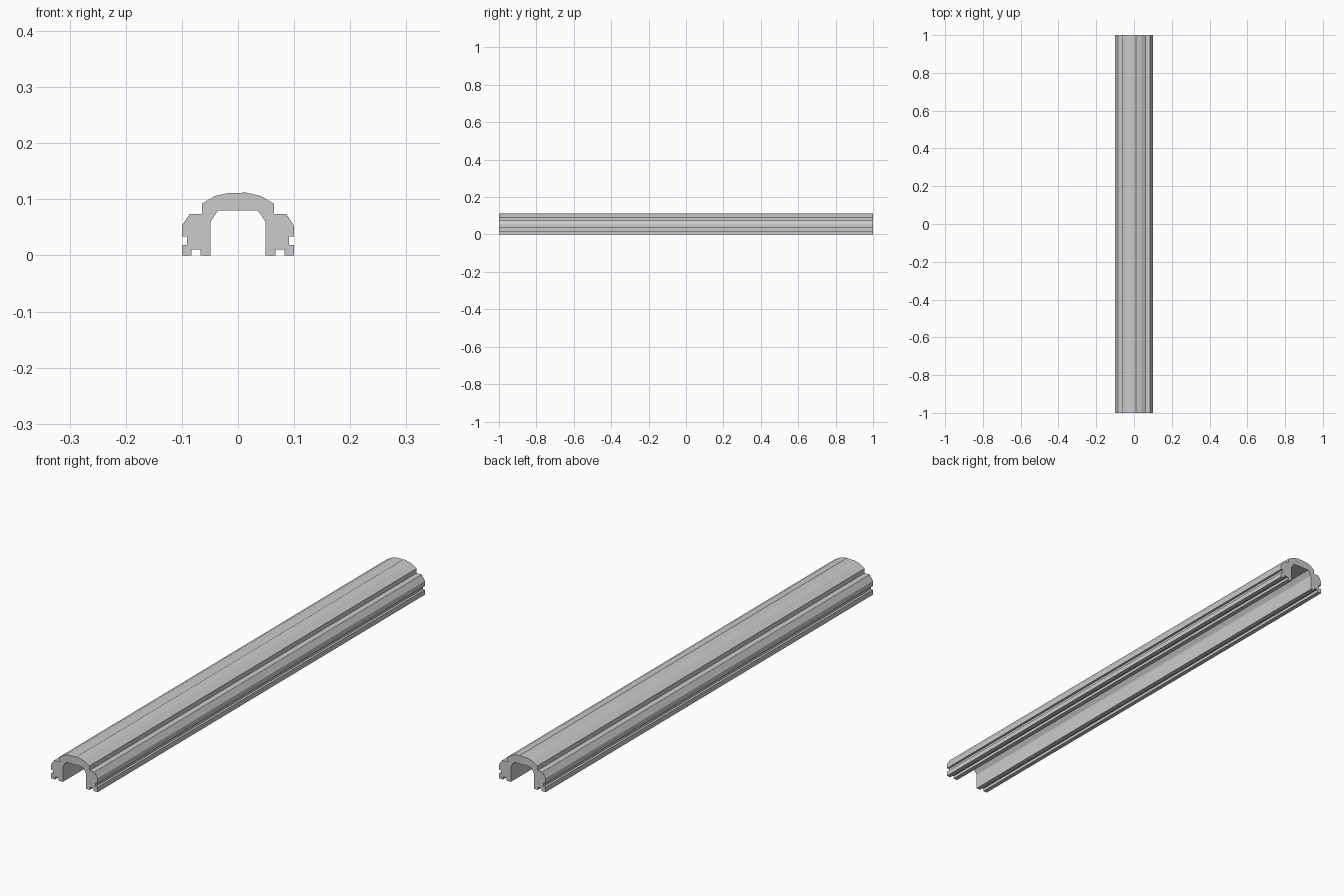
import bpy, bmesh

if "Cube" in bpy.data.objects:
    bpy.data.objects.remove(bpy.data.objects["Cube"])

LENGTH = 2.0

# Right half of the cross-section, from the crown down the outside,
# around the grooves, and back up the inside of the channel
half = [
    (0.041, 0.106), (0.0645, 0.092), (0.0645, 0.074),   # crown edge and step
    (0.086, 0.074), (0.100, 0.053), (0.100, 0.034),     # sloped shoulder
    (0.091, 0.034), (0.091, 0.019), (0.100, 0.019),     # side groove
    (0.100, 0.0), (0.083, 0.0), (0.083, 0.011),         # foot and bottom groove
    (0.067, 0.011), (0.067, 0.0), (0.049, 0.0),
    (0.049, 0.060), (0.0355, 0.080),                    # inner channel
]
# Shallow crown with its slight off-centre ridge
crown = [(-0.018, 0.111), (0.007, 0.111), (0.010, 0.113)]

profile = crown + half + [(-x, z) for x, z in reversed(half)]


def extrude_profile(name, points, length):
    """Sweep a closed x-z outline along y, with capped ends."""
    bm = bmesh.new()
    face = bm.faces.new([bm.verts.new((x, -length / 2, z)) for x, z in points])
    swept = bmesh.ops.extrude_face_region(bm, geom=[face], use_keep_orig=True)
    verts = [g for g in swept["geom"] if isinstance(g, bmesh.types.BMVert)]
    bmesh.ops.translate(bm, verts=verts, vec=(0, length, 0))
    bmesh.ops.recalc_face_normals(bm, faces=bm.faces)
    mesh = bpy.data.meshes.new(name)
    bm.to_mesh(mesh)
    bm.free()
    obj = bpy.data.objects.new(name, mesh)
    bpy.context.collection.objects.link(obj)
    return obj


# Channel rail
extrude_profile("channel_rail", profile, LENGTH)
